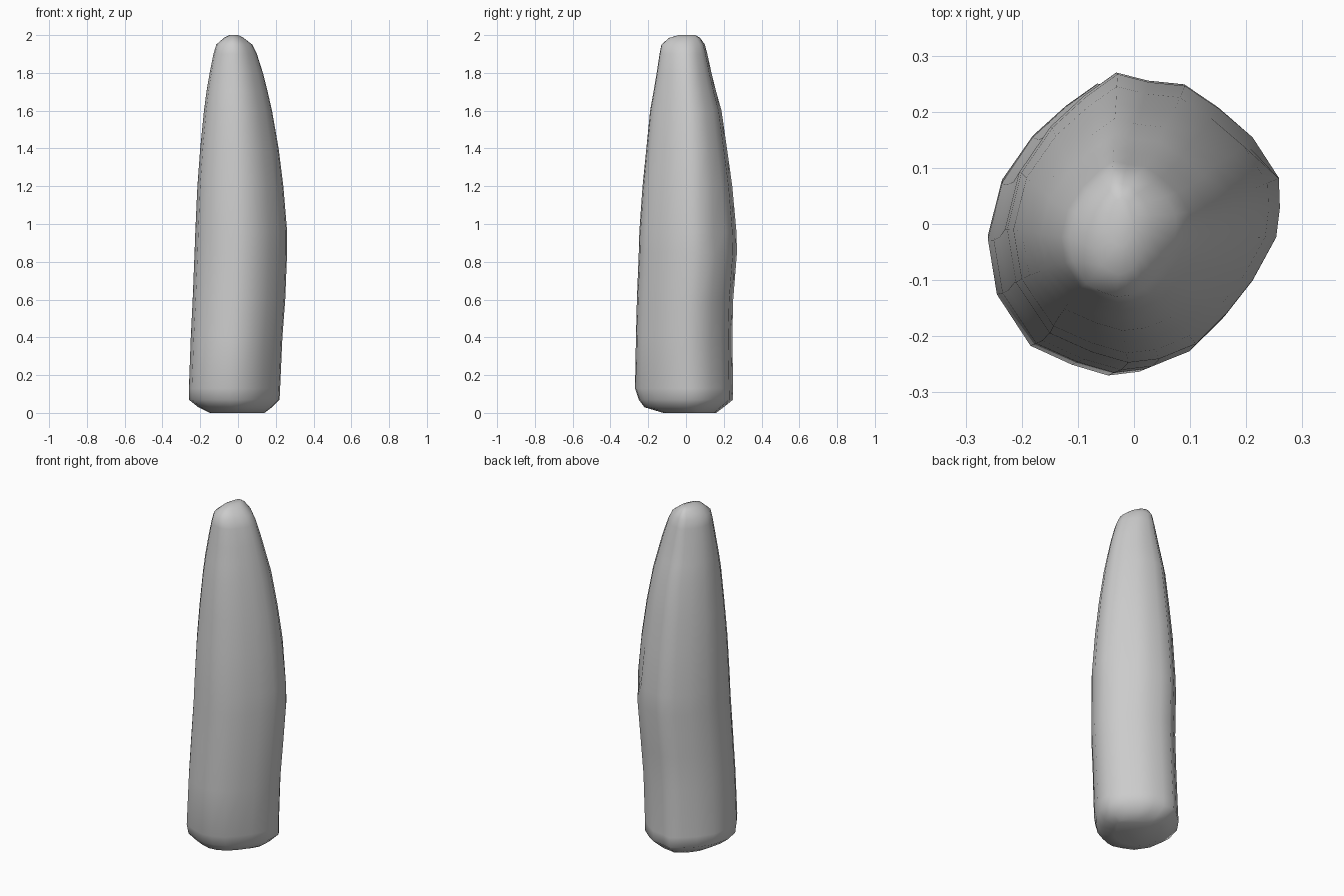
import bpy, bmesh

# Slightly faceted cross-section, counter-clockwise, normalised to its extents
OUTLINE = [(.262, .02), (.26, .075), (.21, .15), (.145, .205), (.08, .248), (.01, .255),
           (-.05, .27), (-.11, .228), (-.175, .17), (-.235, .085), (-.262, -.02),
           (-.245, -.12), (-.18, -.215), (-.1, -.25), (-.03, -.27), (.03, -.263),
           (.1, -.235), (.16, -.177), (.21, -.115), (.255, -.035)]

# Height, x range, y range of each level
LEVELS = [(0.0, -.15, .14, -.12, .16),
          (.03, -.21, .18, -.22, .20),
          (.07, -.26, .22, -.25, .25),
          (.13, -.26, .223, -.27, .25),
          (.4, -.25, .235, -.265, .245),
          (.6, -.24, .25, -.26, .25),
          (.85, -.23, .26, -.25, .27),
          (.96, -.226, .26, -.247, .267),
          (1.2, -.215, .24, -.23, .245),
          (1.4, -.20, .215, -.21, .217),
          (1.6, -.18, .18, -.19, .188),
          (1.7, -.167, .157, -.172, .16),
          (1.8, -.15, .132, -.155, .135),
          (1.9, -.13, .10, -.14, .113),
          (1.95, -.115, .075, -.13, .10),
          (1.985, -.075, .03, -.09, .075),
          (2.0, -.045, .0, -.04, .05)]

bm = bmesh.new()
rings = []
for z, x0, x1, y0, y1 in LEVELS:
    ring = []
    for i, (px, py) in enumerate(OUTLINE):
        x = (x0 + x1) / 2 + px / .262 * (x1 - x0) / 2
        y = (y0 + y1) / 2 + py / .27 * (y1 - y0) / 2
        # Small dent on the right side, towards the back
        if i == 2 and z == .96:
            x, y = x * .94, y * .94
        ring.append(bm.verts.new((x, y, z)))
    rings.append(ring)

# Side walls and end caps
n = len(OUTLINE)
for a, b in zip(rings, rings[1:]):
    for i in range(n):
        j = (i + 1) % n
        bm.faces.new((a[i], a[j], b[j], b[i]))
bm.faces.new(rings[0][::-1])
bm.faces.new(rings[-1])
for f in bm.faces:
    f.smooth = True

mesh = bpy.data.meshes.new("tapered_body")
bm.to_mesh(mesh)
bm.free()
body = bpy.data.objects.new("tapered_body", mesh)
bpy.context.collection.objects.link(body)
